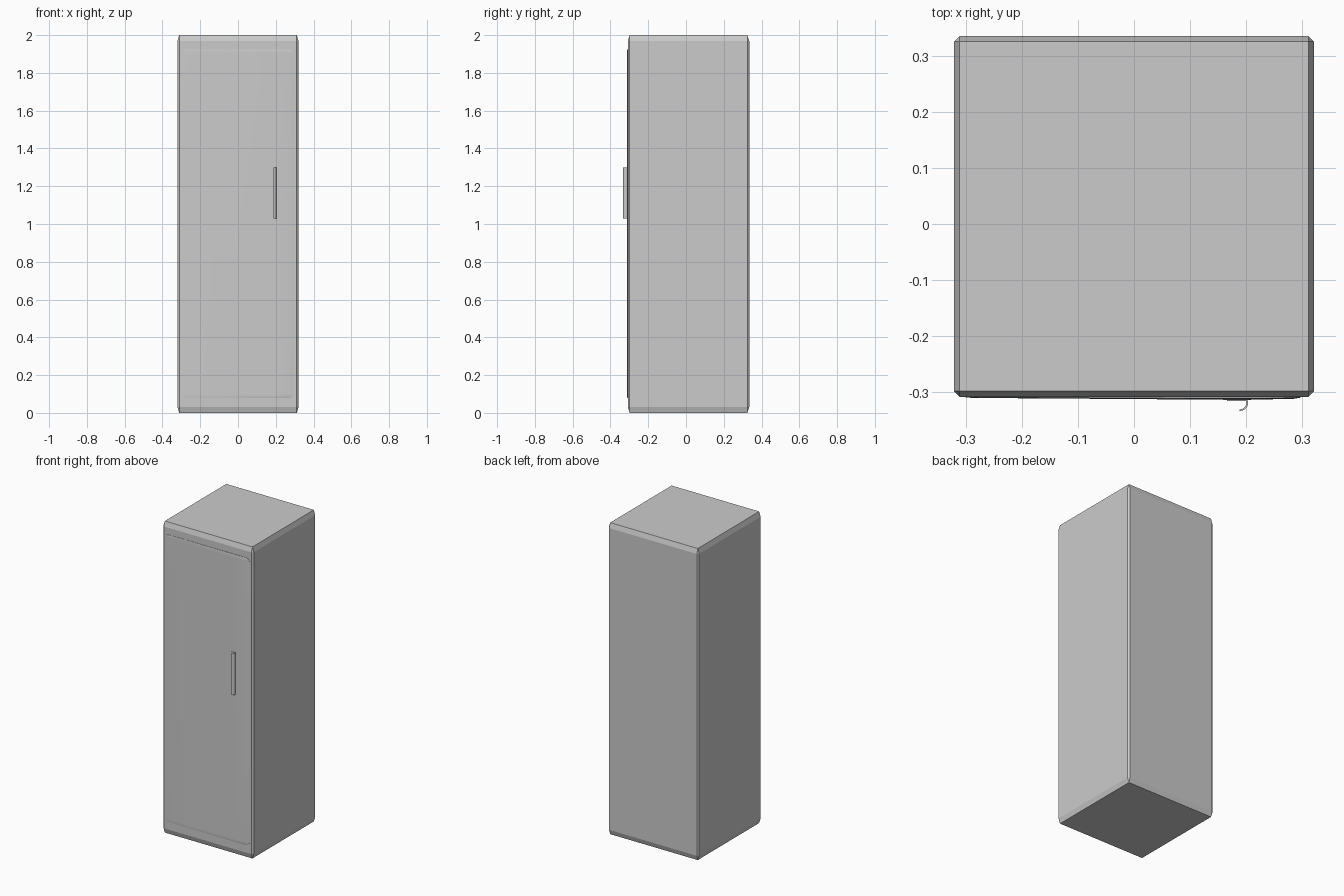
import bpy, bmesh, math

if "Cube" in bpy.data.objects:
    bpy.data.objects.remove(bpy.data.objects["Cube"])


def make_object(name, bm, smooth=False):
    bmesh.ops.recalc_face_normals(bm, faces=bm.faces)
    mesh = bpy.data.meshes.new(name)
    bm.to_mesh(mesh)
    bm.free()
    ob = bpy.data.objects.new(name, mesh)
    bpy.context.collection.objects.link(ob)
    if smooth:
        bpy.context.view_layer.objects.active = ob
        ob.select_set(True)
        bpy.ops.object.shade_smooth_by_angle(angle=math.radians(30))
        ob.select_set(False)
    return ob


def box(bm, x0, x1, y0, y1, z0, z1):
    verts = bmesh.ops.create_cube(bm, size=1)['verts']
    for v in verts:
        v.co.x = (x0 + x1) / 2 + v.co.x * (x1 - x0)
        v.co.y = (y0 + y1) / 2 + v.co.y * (y1 - y0)
        v.co.z = (z0 + z1) / 2 + v.co.z * (z1 - z0)


# Cabinet body: chamfered unit cube stretched tall, so chamfers are taller in z
bm = bmesh.new()
bmesh.ops.create_cube(bm, size=1)
bmesh.ops.bevel(bm, geom=bm.edges[:], offset=0.0156, segments=1,
                affect='EDGES', profile=0.5)
for v in bm.verts:
    v.co.x *= 0.642
    v.co.y = v.co.y * 0.643 + 0.0135
    v.co.z = v.co.z * 2 + 1
make_object("cabinet_body", bm)

# Door: thin, slightly bowed panel with rounded corners
X0, X1, Z0, Z1 = -0.30, 0.297, 0.08, 1.925
xs = [0, 0.02, 0.27, 0.5, 0.83, 0.98, 1]
rows = [(Z0, 0.02), (Z0 + 0.006, 0.006), (Z0 + 0.02, 0.0),
        (0.64, 0.0), (1.10, 0.0), (1.56, 0.0),
        (Z1 - 0.02, 0.0), (Z1 - 0.006, 0.006), (Z1, 0.02)]
bow = [0.0005, 0.0015, 0.0025, 0.0035, 0.005, 0.003, 0.001]
bm = bmesh.new()
grid = []
for i, (z, inset) in enumerate(rows):
    lift = 0.4 if i in (0, len(rows) - 1) else 1.0 if 3 <= i <= 5 else 0.7
    a, b = X0 + inset, X1 - inset
    grid.append([bm.verts.new((a + (b - a) * t, -0.3085 - d * lift, z))
                 for t, d in zip(xs, bow)])
for r0, r1 in zip(grid, grid[1:]):
    for j in range(len(xs) - 1):
        bm.faces.new((r0[j], r0[j + 1], r1[j + 1], r1[j]))
rim = [e for e in bm.edges if e.is_boundary]
new = bmesh.ops.extrude_edge_only(bm, edges=rim)['geom']
for v in new:
    if isinstance(v, bmesh.types.BMVert):
        v.co.y = -0.300
make_object("door", bm, smooth=True)

# Handle: back plate and a thin curled grip
HZ0, HZ1 = 1.03, 1.30
bm = bmesh.new()
box(bm, 0.166, 0.200, -0.3150, -0.311, HZ0, HZ1)
make_object("handle_plate", bm)

bm = bmesh.new()
outer, inner = [], []
for k in range(9):
    a = math.radians(70 - 160 * k / 8)
    outer.append((0.188 + 0.0155 * math.cos(a), -0.3185 + 0.015 * math.sin(a)))
    inner.append((0.188 + 0.0125 * math.cos(a), -0.3185 + 0.012 * math.sin(a)))
section = outer + inner[::-1]
face = bm.faces.new([bm.verts.new((x, y, HZ0)) for x, y in section])
top = bmesh.ops.extrude_face_region(bm, geom=[face], use_keep_orig=True)['geom']
for v in top:
    if isinstance(v, bmesh.types.BMVert):
        v.co.z = HZ1
make_object("handle_grip", bm, smooth=True)
